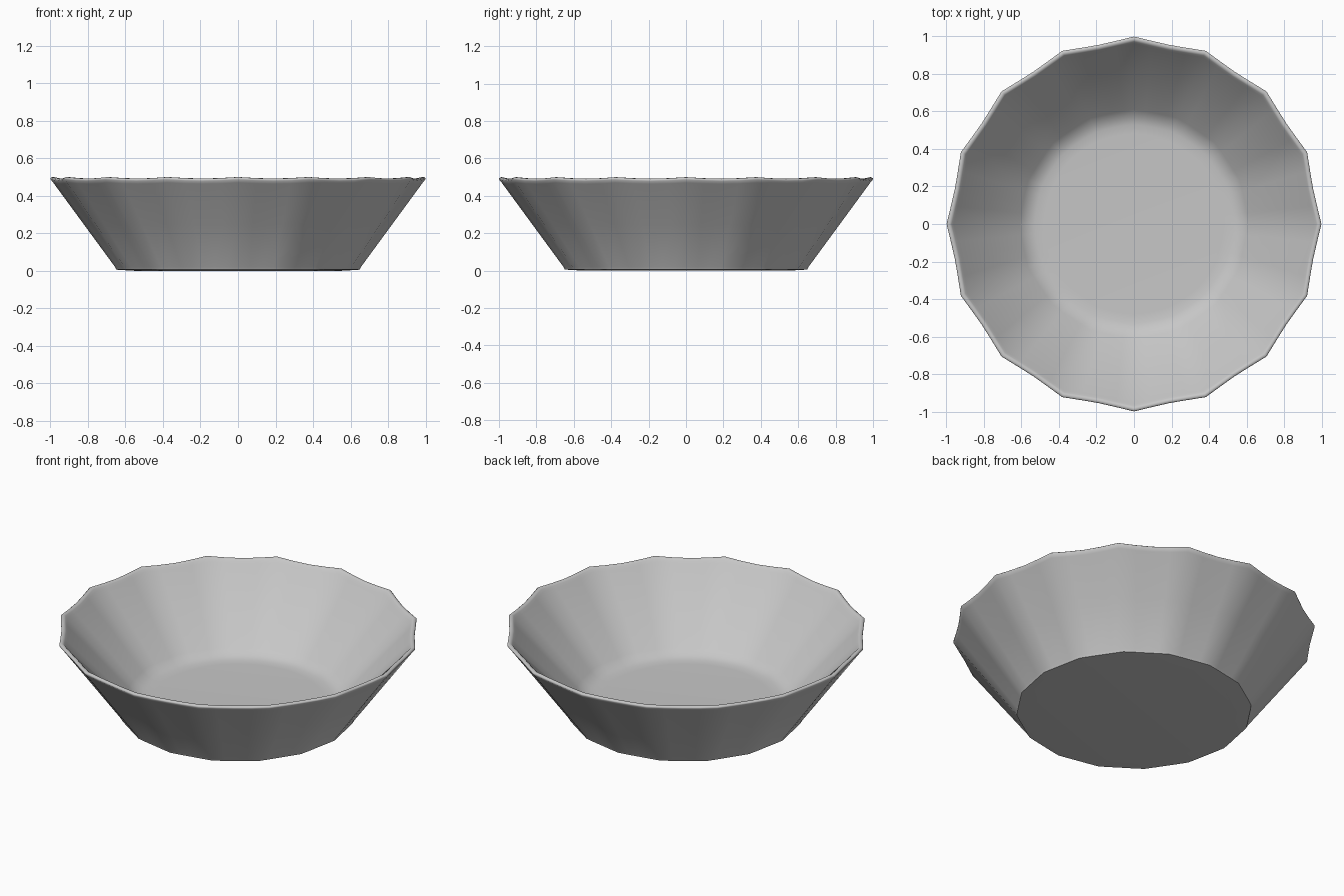
import bpy, bmesh, math

cube = bpy.data.objects.get("Cube")
if cube:
    bpy.data.objects.remove(cube, do_unlink=True)

CORNERS = 16
STEPS = CORNERS * 4

# Bowl profile (radius, height, flute depth):
UNDERSIDE = [(0.55, 0.0, 0.018), (0.648, 0.006, 0.018)]
OUTER_WALL = [(0.655, 0.02, 0.02), (0.82, 0.245, 0.024), (0.985, 0.47, 0.026)]
RIM = [(0.999, 0.487, 0.026), (0.999, 0.494, 0.026), (0.993, 0.499, 0.026),
       (0.982, 0.5, 0.026), (0.972, 0.492, 0.026), (0.962, 0.477, 0.026)]
INNER_WALL = [(0.79, 0.3, 0.022), (0.61, 0.115, 0.014)]
FLOOR = [(0.57, 0.088, 0.01), (0.53, 0.077, 0.008), (0.48, 0.075, 0.006)]


def ring(bm, radius, height, depth):
    """One fluted ring of vertices, dipping between the corners near the rim."""
    verts = []
    for i in range(STEPS):
        a = math.tau * i / STEPS
        flute = abs(math.sin(a * CORNERS / 2))
        r = radius * (1 - depth * flute)
        z = height - 0.008 * flute * (height / 0.5) ** 3
        verts.append(bm.verts.new((r * math.cos(a), r * math.sin(a), z)))
    return verts


bm = bmesh.new()
rings = [ring(bm, *p) for p in UNDERSIDE + OUTER_WALL + RIM + INNER_WALL + FLOOR]
for low, high in zip(rings, rings[1:]):
    for i in range(STEPS):
        j = (i + 1) % STEPS
        bm.faces.new((low[i], low[j], high[j], high[i]))
bm.faces.new(rings[0][::-1])
bm.faces.new(rings[-1])
bmesh.ops.recalc_face_normals(bm, faces=bm.faces)

mesh = bpy.data.meshes.new("fluted_bowl")
bm.to_mesh(mesh)
bm.free()
bowl = bpy.data.objects.new("fluted_bowl", mesh)
bpy.context.collection.objects.link(bowl)

# Plain grey finish
grey = bpy.data.materials.new("plain_grey")
grey.use_nodes = True
colour = (0.57, 0.57, 0.57, 1)
grey.diffuse_color = colour
grey.node_tree.nodes["Principled BSDF"].inputs["Base Color"].default_value = colour
mesh.materials.append(grey)

# Smooth flutes and rim, crisp foot edge
bpy.context.view_layer.objects.active = bowl
bowl.select_set(True)
bpy.ops.object.shade_smooth_by_angle(angle=math.radians(52))
